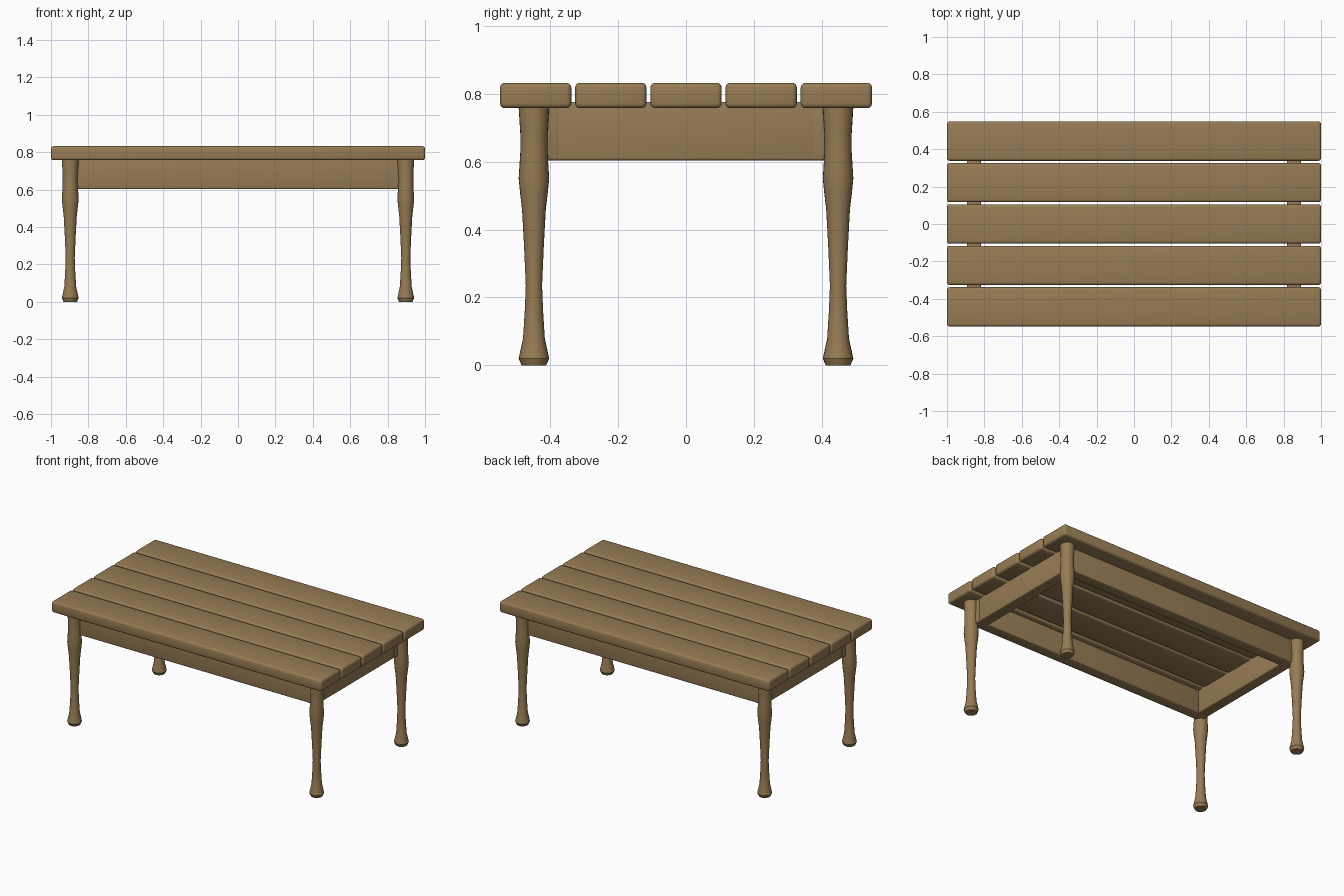
import bpy, bmesh, math

if "Cube" in bpy.data.objects:
    bpy.data.objects.remove(bpy.data.objects["Cube"])

wood = bpy.data.materials.new("brown wood")
wood.diffuse_color = (0.31, 0.20, 0.09, 1)
wood.use_nodes = True
wood.node_tree.nodes["Principled BSDF"].inputs["Base Color"].default_value = wood.diffuse_color


def finish(bm, name):
    bmesh.ops.recalc_face_normals(bm, faces=bm.faces)
    me = bpy.data.meshes.new(name)
    bm.to_mesh(me)
    bm.free()
    ob = bpy.data.objects.new(name, me)
    bpy.context.collection.objects.link(ob)
    me.materials.append(wood)
    bpy.ops.object.select_all(action='DESELECT')
    ob.select_set(True)
    bpy.context.view_layer.objects.active = ob
    bpy.ops.object.shade_smooth_by_angle(angle=math.radians(35))
    return ob


def board(name, center, size, bevel):
    bm = bmesh.new()
    bmesh.ops.create_cube(bm, size=1)
    bmesh.ops.scale(bm, vec=size, verts=bm.verts)
    bmesh.ops.translate(bm, vec=center, verts=bm.verts)
    bmesh.ops.bevel(bm, geom=bm.edges[:], offset=bevel, segments=3,
                    profile=0.5, affect='EDGES')
    return finish(bm, name)


def turned_leg(name, cx, cy, profile, sides=24):
    bm = bmesh.new()
    rings = []
    for r, z in profile:
        rings.append([bm.verts.new((cx + r * math.cos(2 * math.pi * i / sides),
                                    cy + r * math.sin(2 * math.pi * i / sides), z))
                      for i in range(sides)])
    for a, b in zip(rings, rings[1:]):
        for i in range(sides):
            j = (i + 1) % sides
            bm.faces.new((a[i], a[j], b[j], b[i]))
    bm.faces.new(rings[0])
    bm.faces.new(rings[-1])
    return finish(bm, name)


# Five table top planks
for i in range(5):
    board(f"plank_{i + 1}", (0, (i - 2) * 0.2215, 0.795), (2, 0.21, 0.075), 0.014)

# Apron frame under the planks
for side, s in (("front", -1), ("back", 1)):
    board(f"{side}_apron", (0, s * 0.411, 0.69), (1.79, 0.075, 0.172), 0.007)
for side, s in (("left", -1), ("right", 1)):
    board(f"{side}_apron", (s * 0.856, 0, 0.69), (0.075, 0.89, 0.172), 0.007)

# Four turned legs
PROFILE = [(0.036, 0), (0.045, 0.02), (0.032, 0.08), (0.027, 0.16), (0.024, 0.235),
           (0.029, 0.35), (0.035, 0.46), (0.041, 0.51), (0.045, 0.55),
           (0.040, 0.63), (0.040, 0.68), (0.045, 0.76), (0.045, 0.775)]
for xs, xn in ((-1, "left"), (1, "right")):
    for ys, yn in ((-1, "front"), (1, "back")):
        turned_leg(f"{yn}_{xn}_leg", xs * 0.897, ys * 0.448, PROFILE)
